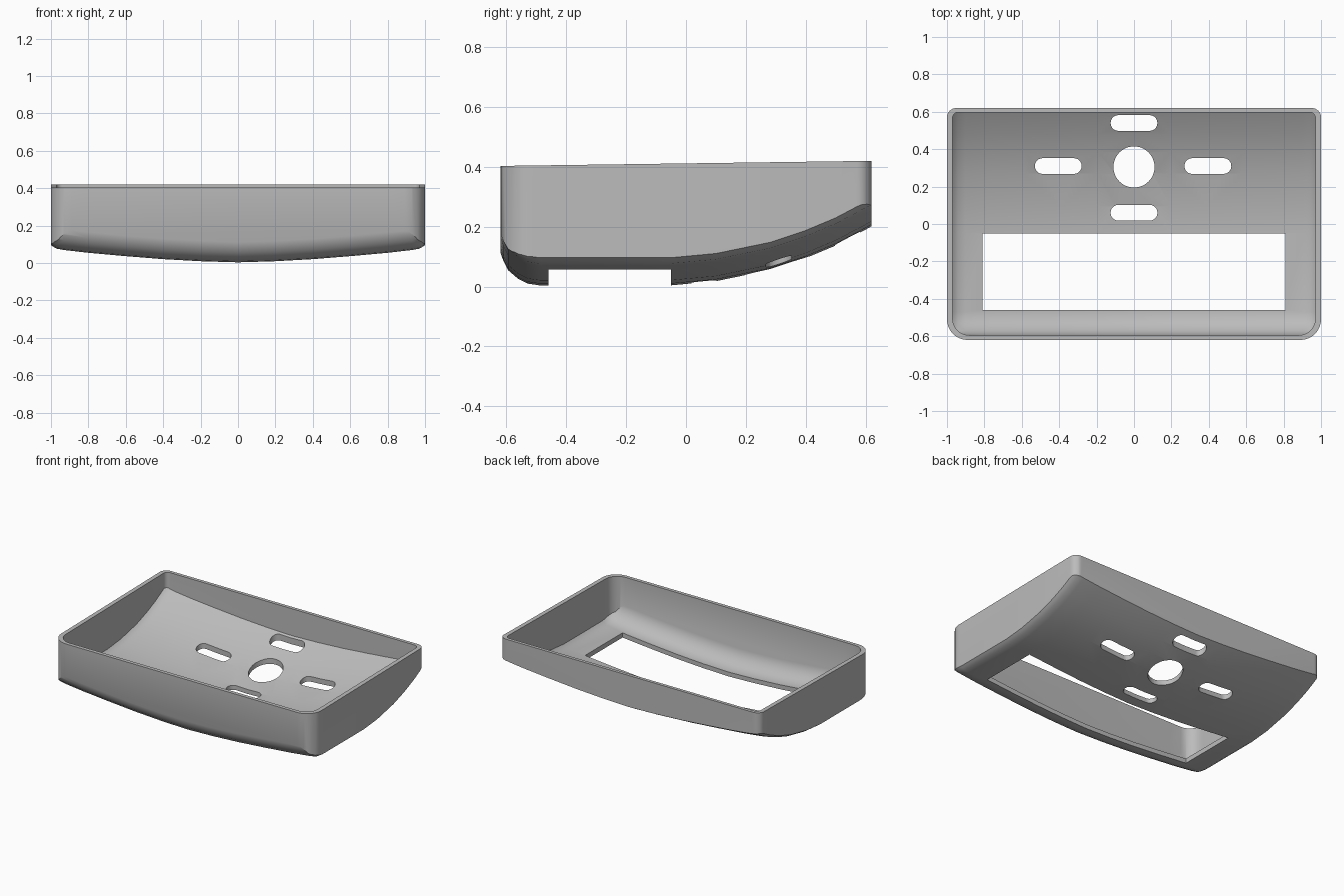
import bpy, bmesh, math

if "Cube" in bpy.data.objects:
    bpy.data.objects.remove(bpy.data.objects["Cube"], do_unlink=True)

# Underside height = lengthwise profile + crosswise crown
PROFILE = [(-.62, .13), (-.61, .085), (-.595, .055), (-.56, .025), (-.53, .01), (-.49, .004),
           (-.05, .004), (.1, .018), (.28, .055), (.4, .095), (.5, .137), (.6, .19), (.62, .205)]
CROWN = [(0, 0), (.2, .006), (.4, .017), (.6, .033), (.8, .051), (.93, .066),
         (.97, .073), (.99, .085), (1, .1)]


def make_object(name, bm):
    bmesh.ops.recalc_face_normals(bm, faces=bm.faces)
    mesh = bpy.data.meshes.new(name)
    bm.to_mesh(mesh)
    bm.free()
    obj = bpy.data.objects.new(name, mesh)
    bpy.context.collection.objects.link(obj)
    return obj


def extrude_outline(name, points, bottom, top):
    bm = bmesh.new()
    face = bm.faces.new([bm.verts.new((x, y, bottom)) for x, y in points])
    moved = bmesh.ops.extrude_face_region(bm, geom=[face])["geom"]
    for v in moved:
        if isinstance(v, bmesh.types.BMVert):
            v.co.z = top
    return make_object(name, bm)


def rounded_rectangle(x, front, back, r_front, r_back, steps=8, center=(0, 0)):
    corners = [(x, back, r_back, 0), (-x, back, r_back, 90),
               (-x, front, r_front, 180), (x, front, r_front, 270)]
    points = []
    for cx, cy, r, start in corners:
        ox = cx - math.copysign(r, cx)
        oy = cy - r if start < 180 else cy + r
        for i in range(steps + 1):
            a = math.radians(start + 90 * i / steps)
            points.append((center[0] + ox + r * math.cos(a), center[1] + oy + r * math.sin(a)))
    return points


def curved_block(name, scale_x, scale_y, lift, tops):
    """Solid with a curved underside, overlapping the plan outline a little."""
    bm = bmesh.new()
    xs = [-x for x, _ in reversed(CROWN[1:])] + [x for x, _ in CROWN]
    rises = [h for _, h in reversed(CROWN[1:])] + [h for _, h in CROWN]
    low = []
    for i, (x, rise) in enumerate(zip(xs, rises)):
        ex = 1.01 if i in (0, len(xs) - 1) else 1
        row = []
        for j, (y, h) in enumerate(PROFILE):
            ey = 1.01 if j in (0, len(PROFILE) - 1) else 1
            row.append(bm.verts.new((x * ex * scale_x, y * ey * scale_y, h + rise + lift)))
        low.append(row)
    for a, b in zip(low, low[1:]):
        for j in range(len(PROFILE) - 1):
            bm.faces.new((a[j], a[j + 1], b[j + 1], b[j]))
    top = bmesh.ops.extrude_face_region(bm, geom=bm.faces[:])["geom"]
    for v in top:
        if isinstance(v, bmesh.types.BMVert):
            v.co.z = tops[0] + (tops[1] - tops[0]) * (v.co.y + .62) / 1.24
    return make_object(name, bm)


def combine(obj, other, operation):
    mod = obj.modifiers.new(operation.title(), "BOOLEAN")
    mod.operation, mod.object, mod.solver = operation, other, "EXACT"
    bpy.context.view_layer.objects.active = obj
    bpy.ops.object.modifier_apply(modifier=mod.name)
    bpy.data.objects.remove(other, do_unlink=True)


# Outer body
shell = curved_block("tray_shell", 1, 1, 0, (.403, .42))
combine(shell, extrude_outline("outer_plan", rounded_rectangle(1, -.62, .62, .11, .05), -1, 1), "INTERSECT")

# Hollow interior
cavity = curved_block("cavity", .97, .96, .03, (.6, .6))
combine(cavity, extrude_outline("inner_plan", rounded_rectangle(.97, -.595, .597, .09, .03), -1, 1), "INTERSECT")
combine(shell, cavity, "DIFFERENCE")

# Rectangular window in the floor
window = [(-.81, -.46), (.81, -.46), (.81, -.05), (-.81, -.05)]
combine(shell, extrude_outline("window_cutter", window, -.2, .34), "DIFFERENCE")

# Round hole and the four slots around it
circle = rounded_rectangle(.11, -.11, .11, .11 - 1e-4, .11 - 1e-4, 12, (0, .305))
combine(shell, extrude_outline("hole_cutter", circle, -.2, .34), "DIFFERENCE")
for center in [(0, .54), (0, .06), (-.405, .31), (.395, .31)]:
    slot = rounded_rectangle(.125, -.042, .042, .041, .041, 6, center)
    combine(shell, extrude_outline("slot_cutter", slot, -.2, .34), "DIFFERENCE")

# Single grey plastic
grey = bpy.data.materials.new("grey_plastic")
grey.use_nodes = True
color = (.5, .5, .5, 1)
grey.diffuse_color = color
grey.node_tree.nodes["Principled BSDF"].inputs["Base Color"].default_value = color
shell.data.materials.clear()
shell.data.materials.append(grey)
for face in shell.data.polygons:
    face.material_index = 0

bpy.ops.object.select_all(action="DESELECT")
shell.select_set(True)
bpy.context.view_layer.objects.active = shell
bpy.ops.object.shade_smooth_by_angle(angle=math.radians(30))
